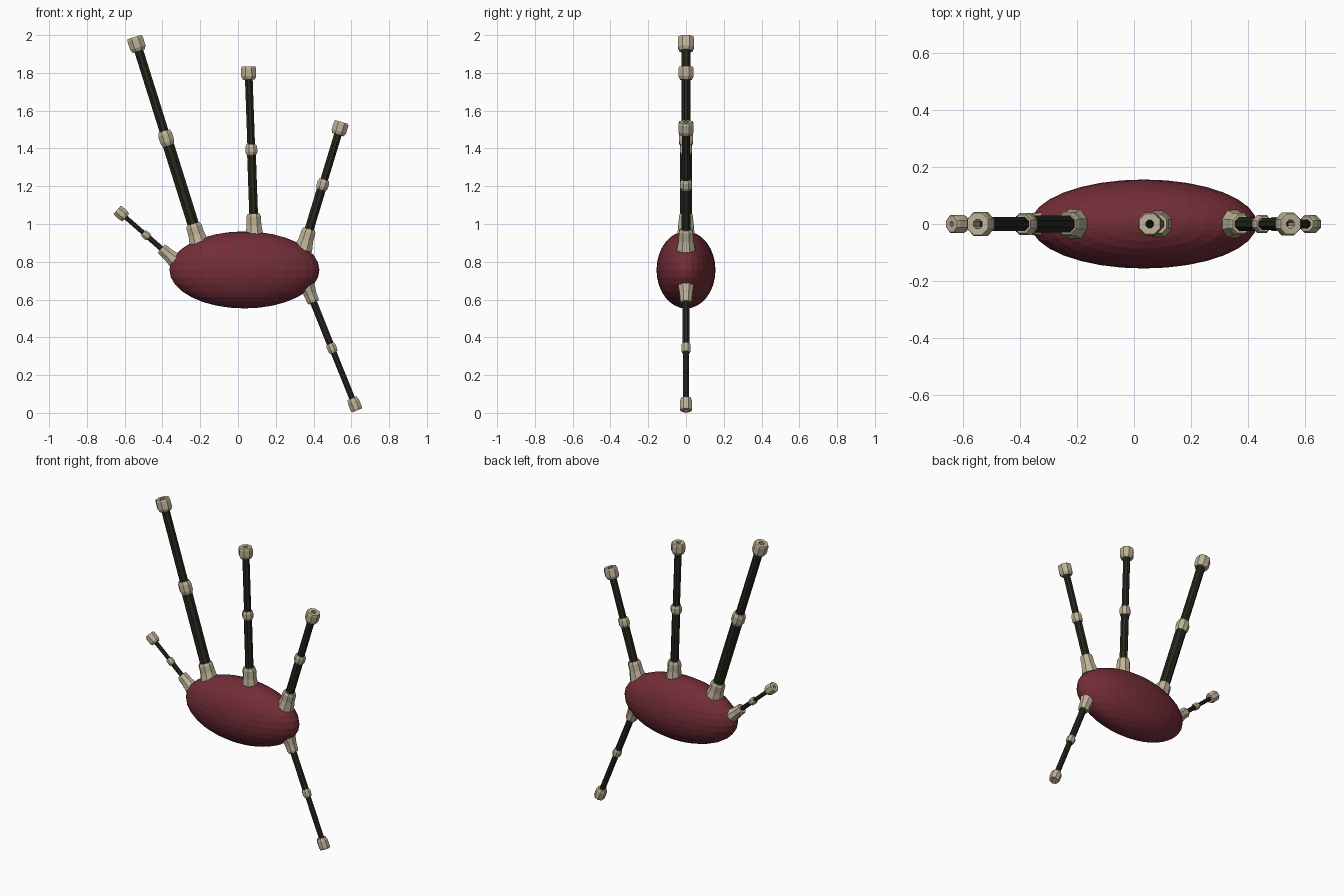
import bpy, bmesh, math
from mathutils import Vector

if "Cube" in bpy.data.objects:
    bpy.data.objects.remove(bpy.data.objects["Cube"])


def material(name, rgb):
    m = bpy.data.materials.new(name)
    m.diffuse_color = (*rgb, 1)
    m.use_nodes = True
    m.node_tree.nodes["Principled BSDF"].inputs["Base Color"].default_value = m.diffuse_color
    return m


BURGUNDY = material("burgundy cloth", (0.17, 0.026, 0.038))
BLACK = material("black wood", (0.020, 0.021, 0.013))
IVORY = material("ivory", (0.52, 0.45, 0.31))
SIDES = 8


def lathe(name, mat, start, direction, profile):
    """Spin a closed (distance, radius) outline around an axis in the xz plane."""
    d = direction.normalized()
    u, v = Vector((d.z, 0, -d.x)), Vector((0, 1, 0))
    bm = bmesh.new()
    rings = []
    for t, r in profile:
        ring = []
        for i in range(SIDES):
            a = 2 * math.pi * (i + 0.5) / SIDES
            ring.append(bm.verts.new(start + d * t + (u * math.cos(a) + v * math.sin(a)) * r))
        rings.append(ring)
    for k in range(len(rings)):
        a, b = rings[k], rings[(k + 1) % len(rings)]
        for i in range(SIDES):
            j = (i + 1) % SIDES
            bm.faces.new((a[i], a[j], b[j], b[i]))
    bmesh.ops.recalc_face_normals(bm, faces=bm.faces)
    me = bpy.data.meshes.new(name)
    bm.to_mesh(me)
    bm.free()
    me.materials.append(mat)
    ob = bpy.data.objects.new(name, me)
    bpy.context.collection.objects.link(ob)
    return ob


def collar(t, length, r, bore):
    """Outline of a ring with chamfered rims, centred at distance t."""
    h = length / 2
    return [(t - h, bore), (t - h, r * 0.82), (t - h * 0.5, r),
            (t + h * 0.5, r), (t + h, r * 0.82), (t + h, bore)]


def pipe(name, base, tip, mid, socket, shaft, ring, cap):
    """base/tip: (x, z) ends; mid: distance share of the ring;
    socket: (length, radius); shaft: (lower, upper) radius; ring, cap: (length, radius)."""
    start, end = Vector((base[0], 0, base[1])), Vector((tip[0], 0, tip[1]))
    d = end - start
    L = d.length
    m = mid * L
    bore = shaft[1] * 0.7
    s, r = socket
    # flared socket tied into the bag
    lathe(name + "_socket", IVORY, start, d,
          [(0, bore), (0, r * 1.3), (s * 0.5, r * 1.03), (s * 0.88, r), (s, r * 0.85), (s, bore)])
    # two wooden sections, the outer one thinner
    lathe(name + "_lower_shaft", BLACK, start, d,
          [(0, bore), (0, shaft[0]), (m, shaft[0]), (m, bore)])
    lathe(name + "_upper_shaft", BLACK, start, d,
          [(m, bore), (m, shaft[1]), (L - 0.005, shaft[1]), (L - 0.005, bore)])
    # middle ring and end cap
    lathe(name + "_ring", IVORY, start, d, collar(m, *ring, bore * 0.98))
    n, c = cap
    lathe(name + "_cap", IVORY, start, d,
          [(L - n, bore * 0.98), (L - n, c * 0.8), (L - n * 0.75, c), (L - n * 0.15, c),
           (L, c * 0.9), (L, bore * 0.98)])


# Bag
bpy.ops.mesh.primitive_uv_sphere_add(segments=32, ring_count=16, location=(0.034, 0, 0.757))
bag = bpy.context.object
bag.name = "bag"
bag.scale = (0.397, 0.156, 0.204)
bag.data.materials.append(BURGUNDY)

# Pipes
pipe("long_drone", (-0.203, 0.89), (-0.548, 1.99), 0.513,
     (0.115, 0.045), (0.033, 0.026), (0.08, 0.041), (0.078, 0.046))
pipe("middle_drone", (0.087, 0.93), (0.055, 1.834), 0.513,
     (0.125, 0.041), (0.025, 0.022), (0.055, 0.034), (0.07, 0.043))
pipe("short_drone", (0.344, 0.863), (0.549, 1.540), 0.51,
     (0.115, 0.041), (0.026, 0.022), (0.055, 0.034), (0.07, 0.043))
pipe("chanter", (0.365, 0.672), (0.630, 0.013), 0.50,
     (0.095, 0.035), (0.020, 0.017), (0.05, 0.027), (0.07, 0.034))
pipe("blowpipe", (-0.335, 0.808), (-0.640, 1.075), 0.495,
     (0.095, 0.034), (0.015, 0.013), (0.04, 0.023), (0.062, 0.034))
